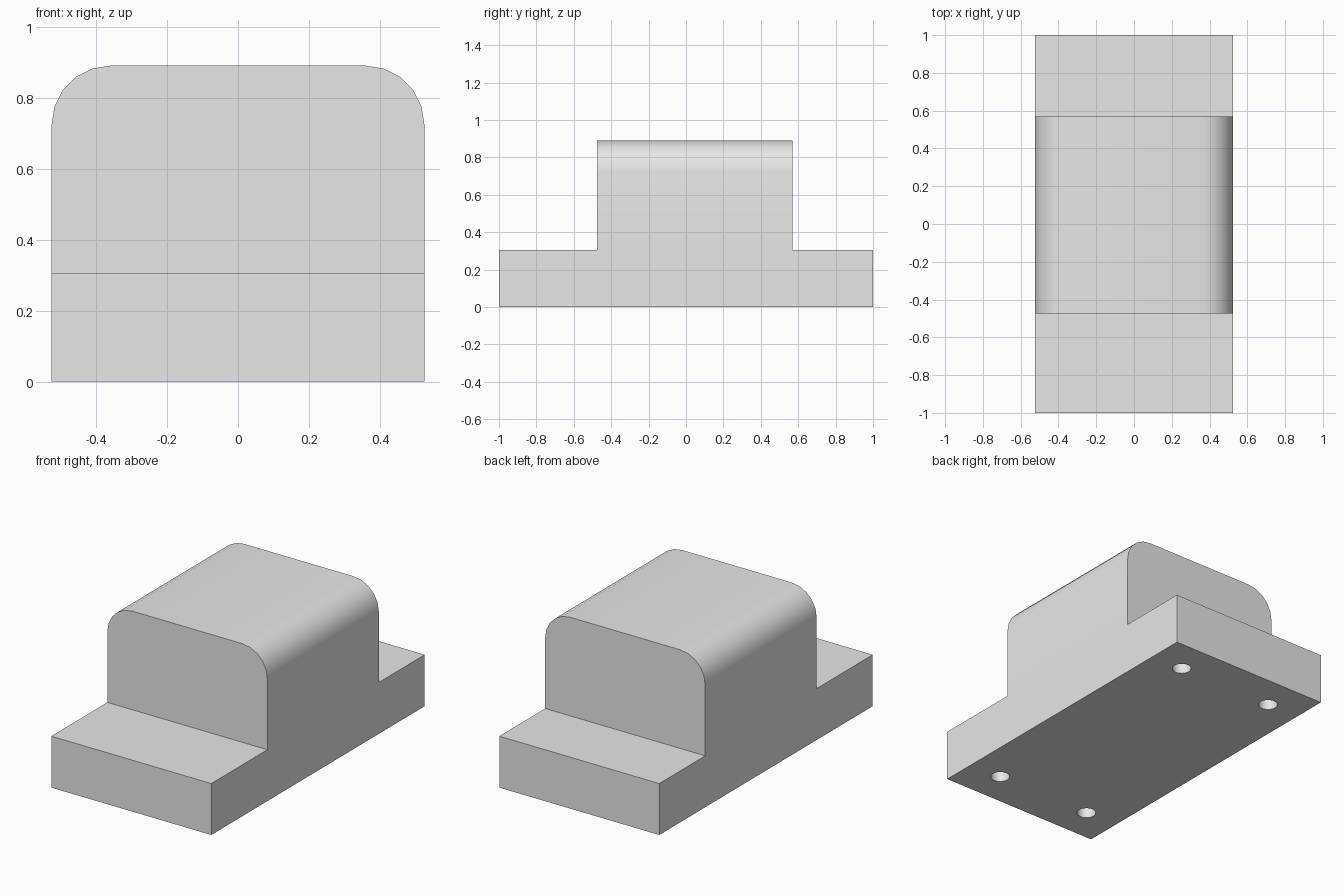
import bpy, bmesh, math

cube = bpy.data.objects.get("Cube")
if cube:
    bpy.data.objects.remove(cube, do_unlink=True)

HALF_W, BASE_H, TOP_H = 0.525, 0.305, 0.89
FILLET = 0.165
HOLE_X, HOLE_Y, HOLE_R, HOLE_DEPTH = 0.315, 0.79, 0.053, 0.2

grey = bpy.data.materials.new("light grey")
grey.use_nodes = True
grey.diffuse_color = (0.8, 0.8, 0.8, 1)
grey.node_tree.nodes["Principled BSDF"].inputs["Base Color"].default_value = (0.8, 0.8, 0.8, 1)

# Stepped body: side profile extruded across the width
profile = [(-1, 0), (1, 0), (1, BASE_H), (0.57, BASE_H), (0.57, TOP_H),
           (-0.475, TOP_H), (-0.475, BASE_H), (-1, BASE_H)]
bm = bmesh.new()
side = bm.faces.new([bm.verts.new((-HALF_W, y, z)) for y, z in profile])
ext = bmesh.ops.extrude_face_region(bm, geom=[side])
new_verts = [g for g in ext["geom"] if isinstance(g, bmesh.types.BMVert)]
bmesh.ops.translate(bm, verts=new_verts, vec=(2 * HALF_W, 0, 0))
bmesh.ops.recalc_face_normals(bm, faces=bm.faces)

# Round the two long top edges of the raised block
top_edges = [e for e in bm.edges
             if all(v.co.z > TOP_H - 0.01 for v in e.verts)
             and abs(e.verts[0].co.x - e.verts[1].co.x) < 0.01]
bmesh.ops.bevel(bm, geom=top_edges, offset=FILLET, offset_type='OFFSET',
                segments=5, profile=0.5, affect='EDGES')
mesh = bpy.data.meshes.new("stepped_body")
bm.to_mesh(mesh)
bm.free()
body = bpy.data.objects.new("stepped_body", mesh)
bpy.context.collection.objects.link(body)
mesh.materials.append(grey)

# Four blind mounting holes in the underside
cutters = []
for sx in (-1, 1):
    for sy in (-1, 1):
        bpy.ops.mesh.primitive_cylinder_add(
            vertices=24, radius=HOLE_R, depth=2 * HOLE_DEPTH,
            location=(sx * HOLE_X, sy * HOLE_Y, 0))
        cutter = bpy.context.object
        cutter.name = "hole_cutter"
        cutter.hide_render = True
        cutter.data.materials.append(grey)
        mod = body.modifiers.new("mounting_hole", 'BOOLEAN')
        mod.operation = 'DIFFERENCE'
        mod.solver = 'EXACT'
        mod.object = cutter
        cutters.append(cutter)

bpy.ops.object.select_all(action='DESELECT')
body.select_set(True)
bpy.context.view_layer.objects.active = body
for mod in list(body.modifiers):
    bpy.ops.object.modifier_apply(modifier=mod.name)
for cutter in cutters:
    bpy.data.objects.remove(cutter, do_unlink=True)

# Smooth the fillets and hole walls, keep hard edges
bpy.ops.object.shade_smooth_by_angle(angle=math.radians(30))
